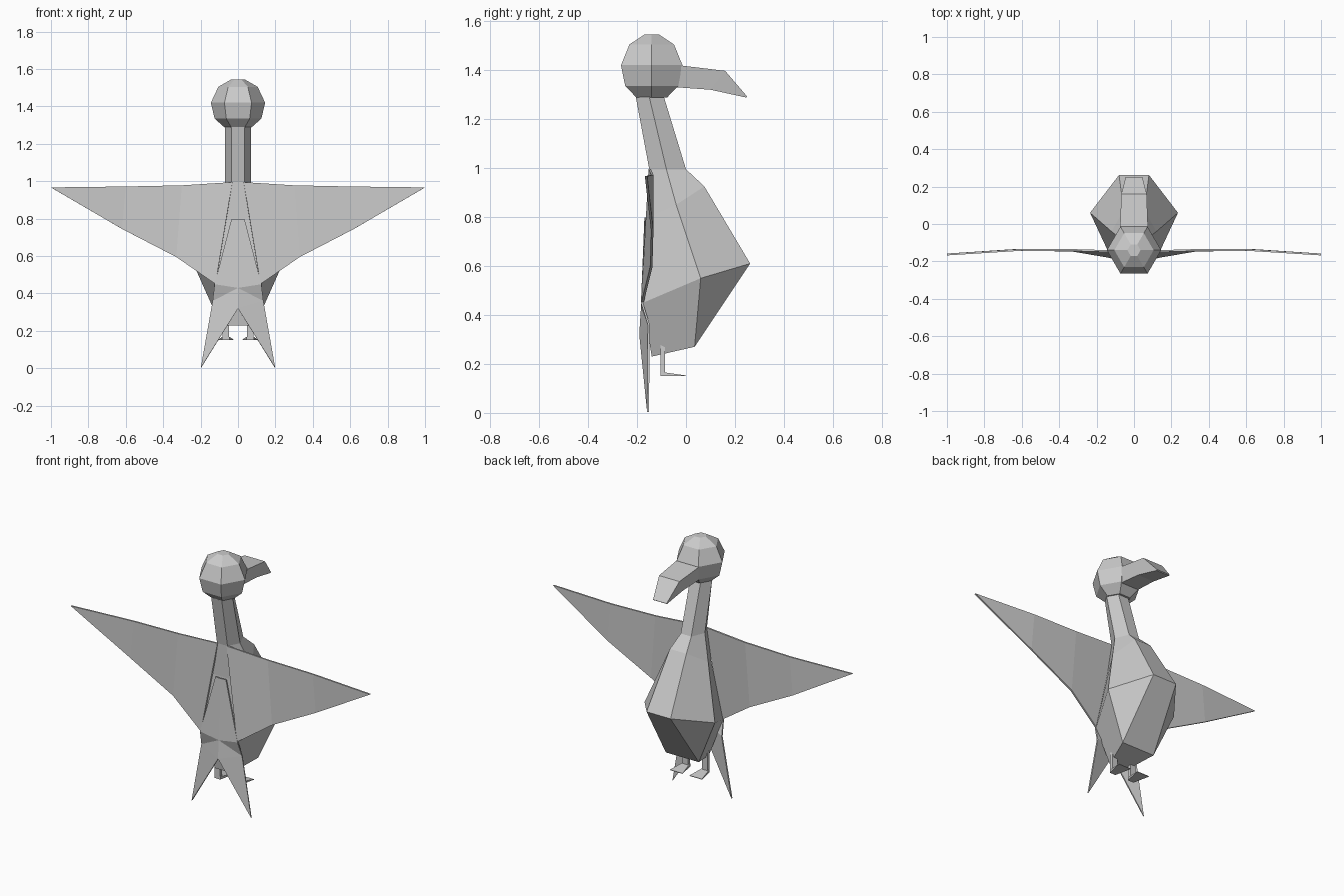
import bpy, bmesh, math

if "Cube" in bpy.data.objects:
    bpy.data.objects.remove(bpy.data.objects["Cube"])

grey = bpy.data.materials.new("plain_grey")
grey.diffuse_color = (0.6, 0.6, 0.6, 1)
grey.use_nodes = True
grey.node_tree.nodes["Principled BSDF"].inputs["Base Color"].default_value = grey.diffuse_color


def make(name, verts, faces, thickness=0):
    """Flat-shaded mesh object, optionally a thin sheet."""
    bm = bmesh.new()
    vs = [bm.verts.new(v) for v in verts]
    for f in faces:
        bm.faces.new([vs[i] for i in f])
    bmesh.ops.remove_doubles(bm, verts=bm.verts, dist=0.0005)
    bmesh.ops.recalc_face_normals(bm, faces=bm.faces)
    me = bpy.data.meshes.new(name)
    bm.to_mesh(me)
    bm.free()
    me.materials.append(grey)
    ob = bpy.data.objects.new(name, me)
    bpy.context.collection.objects.link(ob)
    if thickness:
        mod = ob.modifiers.new("thickness", "SOLIDIFY")
        mod.thickness, mod.offset = thickness, 0
    return ob


def loft(name, rings):
    """Closed skin through rings that share one point count."""
    n = len(rings[0])
    faces = [list(range(n)), list(range((len(rings) - 1) * n, len(rings) * n))]
    for r in range(len(rings) - 1):
        for i in range(n):
            j = (i + 1) % n
            faces.append([r * n + i, r * n + j, (r + 1) * n + j, (r + 1) * n + i])
    return make(name, [p for ring in rings for p in ring], faces)


def six(front, mid, back):
    """Mirrored six-point ring from its front, middle and back (x, y, z)."""
    flip = lambda p: (-p[0], p[1], p[2])
    return [front, mid, back, flip(back), flip(mid), flip(front)]


# Head: six-sided ball
def hexagon(r, z, cy=-0.14):
    return [(r * math.cos(k * math.pi / 3), cy + r * math.sin(k * math.pi / 3), z)
            for k in range(6)]


loft("head", [hexagon(r, z) for r, z in
              ((0.035, 1.545), (0.105, 1.505), (0.145, 1.42), (0.125, 1.335), (0.072, 1.288))])

# Neck and body: one six-sided skin
loft("neck_and_body", [
    six((0.035, -0.09, 1.29), (0.07, -0.15, 1.29), (0.035, -0.205, 1.29)),
    six((0.035, 0.0, 0.995), (0.07, -0.08, 0.995), (0.035, -0.15, 0.995)),
    six((0.055, 0.075, 0.925), (0.12, -0.04, 0.85), (0.065, -0.148, 0.80)),
    six((0.08, 0.262, 0.61), (0.235, 0.06, 0.55), (0.125, -0.175, 0.45)),
    six((0.11, 0.035, 0.27), (0.11, 0.035, 0.27), (0.055, -0.14, 0.23)),
])


# Beak: hooked, flat-topped
def beak_ring(top, low):
    (wt, yt, zt), (wl, yl, zl) = top, low
    return [(wt, yt, zt), (-wt, yt, zt), (-wl, yl, zl), (wl, yl, zl)]


loft("beak", [
    beak_ring((0.075, -0.03, 1.42), (0.06, -0.04, 1.33)),
    beak_ring((0.068, 0.16, 1.397), (0.055, 0.10, 1.32)),
    beak_ring((0.045, 0.25, 1.292), (0.045, 0.246, 1.288)),
])

for side, s in (("left", -1), ("right", 1)):
    # Wing: thin bent sheet tapering to a point
    top = [(0.03, -0.148, 0.995), (0.3, -0.14, 0.978), (0.6, -0.138, 0.972)]
    low = [(0.12, -0.178, 0.45), (0.33, -0.142, 0.595), (0.62, -0.138, 0.745)]
    pts = [(s * x, y, z) for x, y, z in top + low + [(1.0, -0.163, 0.967)]]
    make(side + "_wing", pts, [(0, 1, 4, 3), (1, 2, 5, 4), (2, 6, 5)], 0.01)

    # Leg and foot
    x = s * 0.065
    loft(side + "_leg", [[(x + a * 0.018, y, z) for a, y in
                          ((-1, -0.105), (1, -0.105), (1, -0.085), (-1, -0.085))]
                         for z in (0.28, 0.155)])
    loft(side + "_foot", [[(x + a * w, y, z) for a, z in ((-1, 0.15), (1, 0.15), (1, h), (-1, h))]
                          for w, y, h in ((0.02, -0.105, 0.168), (0.042, 0.0, 0.153))])

# Back plate flowing into the forked tail
half = [(0.035, -0.162, 0.797), (0.125, -0.18, 0.45), (0.135, -0.152, 0.36), (0.198, -0.155, 0.003)]
mid = [(0, -0.166, 0.797), (0, -0.18, 0.43), (0, -0.187, 0.32)]
verts = mid + half + [(-x, y, z) for x, y, z in half]
faces = []
for o in (3, 7):
    faces += [(0, o, o + 1, 1), (1, o + 1, o + 2), (1, o + 2, 2), (2, o + 2, o + 3)]
make("tail", verts, faces, 0.008)
